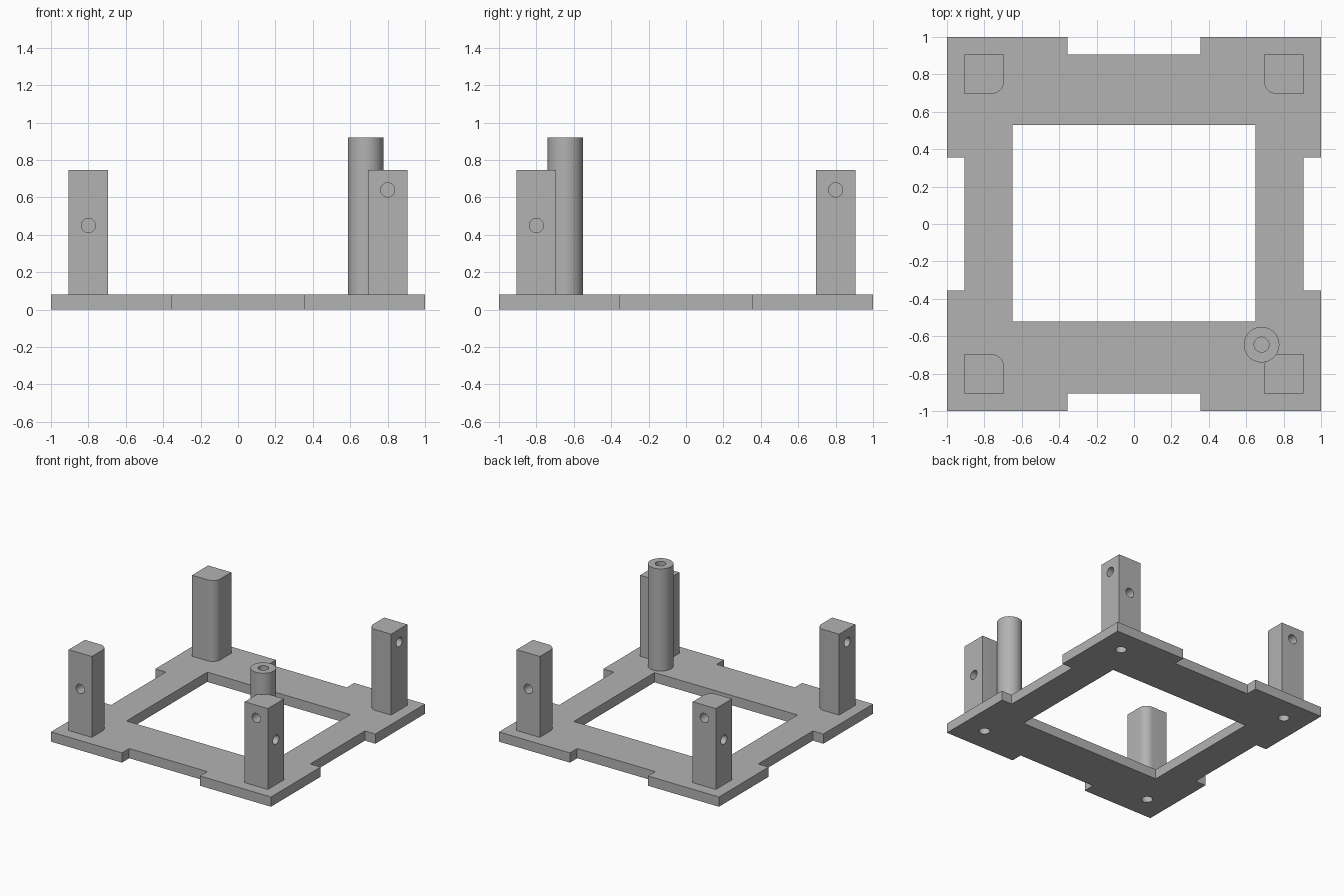
import bpy, bmesh
from math import pi, cos, sin
from mathutils import Matrix, Vector

cube = bpy.data.objects.get("Cube")
if cube:
    bpy.data.objects.remove(cube, do_unlink=True)

GREY = bpy.data.materials.new("plain grey")
GREY.use_nodes = True
colour = (0.45, 0.45, 0.45, 1)
GREY.diffuse_color = colour
GREY.node_tree.nodes["Principled BSDF"].inputs["Base Color"].default_value = colour

PLATE_TOP, POST_TOP, TUBE_TOP = 0.08, 0.745, 0.92
POST_IN, POST_OUT, POST_MID = 0.695, 0.905, 0.8
HOLE_R = 0.038


def prism(name, outline, z0, z1):
    """Extrude a counter-clockwise outline from z0 to z1."""
    bm = bmesh.new()
    base = bm.faces.new([bm.verts.new((x, y, z0)) for x, y in outline])
    top = bmesh.ops.extrude_face_region(bm, geom=[base])["geom"]
    bmesh.ops.translate(bm, vec=(0, 0, z1 - z0),
                        verts=[v for v in top if isinstance(v, bmesh.types.BMVert)])
    bmesh.ops.recalc_face_normals(bm, faces=bm.faces)
    mesh = bpy.data.meshes.new(name)
    bm.to_mesh(mesh)
    bm.free()
    mesh.materials.append(GREY)
    obj = bpy.data.objects.new(name, mesh)
    bpy.context.collection.objects.link(obj)
    return obj


def circle(x, y, r, n=32):
    return [(x + r * cos(2 * pi * i / n), y + r * sin(2 * pi * i / n)) for i in range(n)]


def drill(start, end, r=HOLE_R):
    """Cutter cylinder between two points."""
    start, axis = Vector(start), Vector(end) - Vector(start)
    cutter = prism("drill", circle(0, 0, r), 0, axis.length)
    turn = axis.to_track_quat("Z", "Y").to_matrix().to_4x4()
    cutter.data.transform(Matrix.Translation(start) @ turn)
    return cutter


def cut(obj, cutters):
    """Subtract the cutters, then discard them."""
    bpy.context.view_layer.objects.active = obj
    for cutter in cutters:
        cutter.hide_render = True
        mod = obj.modifiers.new("cut", "BOOLEAN")
        mod.operation, mod.solver, mod.object = "DIFFERENCE", "EXACT", cutter
        bpy.ops.object.modifier_apply(modifier=mod.name)
        bpy.data.objects.remove(cutter, do_unlink=True)


def smooth(obj):
    bpy.ops.object.select_all(action="DESELECT")
    obj.select_set(True)
    bpy.context.view_layer.objects.active = obj
    bpy.ops.object.shade_smooth_by_angle(angle=pi / 6)


def turned(points, quarter):
    rot = Matrix.Rotation(quarter * pi / 2, 2)
    return [tuple(rot @ Vector(p)) for p in points]


# Base plate: four equal corners with a notch between each pair
corner = [(0.355, -0.905), (0.355, -1), (1, -1), (1, -0.355), (0.905, -0.355)]
plate = prism("base_plate", [p for q in range(4) for p in turned(corner, q)], 0, PLATE_TOP)
opening = prism("opening", [(-0.65, -0.52), (0.65, -0.52), (0.65, 0.53), (-0.65, 0.53)], -0.1, 0.2)
screw_spots = turned([(POST_MID, -POST_MID)], 0)
screws = [drill((x, y, -0.1), (x, y, 0.2), 0.042)
          for q in range(4) for x, y in turned([(POST_MID, -POST_MID)], q)]
cut(plate, [opening] + screws)
smooth(plate)

# Corner posts: rounded inner edge, two staggered side holes, one screw hole below
FILLET = 0.07
cx, cy = POST_IN + FILLET, -POST_IN - FILLET
arc = [(cx + FILLET * cos(a), cy + FILLET * sin(a))
       for a in (pi / 2 + pi / 2 * i / 10 for i in range(11))]
profile = [(POST_IN, -POST_OUT), (POST_OUT, -POST_OUT), (POST_OUT, -POST_IN)] + arc
for q, place in enumerate(("front_left", "back_left", "back_right", "front_right")):
    post = prism("post_" + place, profile, PLATE_TOP, POST_TOP)
    cut(post, [
        drill((POST_MID, -1, 0.64), (POST_MID, -0.75, 0.64)),
        drill((1, -POST_MID, 0.45), (0.75, -POST_MID, 0.45)),
        drill((POST_MID, -POST_MID, 0), (POST_MID, -POST_MID, 0.38), 0.042),
    ])
    post.data.transform(Matrix.Rotation(q * pi / 2, 4, "Z"))
    smooth(post)

# Tall round pillar with a bore in its top
px, py = 0.682, -0.645
pillar = prism("round_pillar", circle(px, py, 0.095, 48), PLATE_TOP, TUBE_TOP)
cut(pillar, [drill((px, py, 1), (px, py, 0.6), 0.04)])
smooth(pillar)
